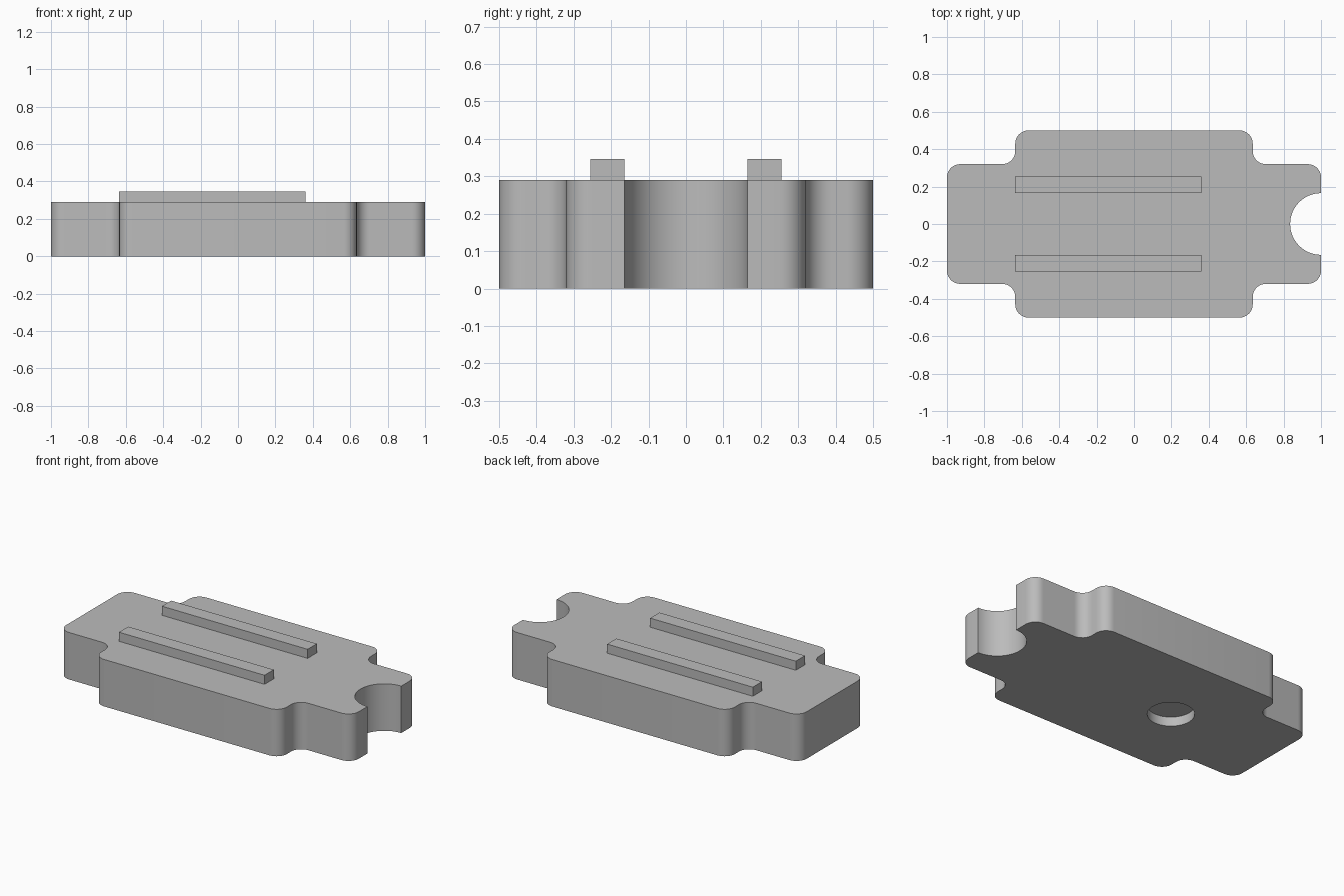
import bpy
import bmesh
from math import radians

if "Cube" in bpy.data.objects:
    bpy.data.objects.remove(bpy.data.objects["Cube"], do_unlink=True)

LENGTH, WIDTH = 1.0, 0.5          # half sizes of the body
SHOULDER_X, SHOULDER_Y = 0.635, 0.32
HEIGHT, FILLET = 0.29, 0.07

grey = bpy.data.materials.new("plain_grey")
grey.use_nodes = True
colour = (0.5, 0.5, 0.5, 1)
grey.diffuse_color = colour
grey.node_tree.nodes["Principled BSDF"].inputs["Base Color"].default_value = colour


def add_object(name, bm):
    bmesh.ops.recalc_face_normals(bm, faces=bm.faces)
    mesh = bpy.data.meshes.new(name)
    bm.to_mesh(mesh)
    bm.free()
    mesh.materials.append(grey)
    obj = bpy.data.objects.new(name, mesh)
    bpy.context.collection.objects.link(obj)
    return obj


def activate(obj):
    bpy.ops.object.select_all(action="DESELECT")
    obj.select_set(True)
    bpy.context.view_layer.objects.active = obj


def cut_round(obj, x, radius, z_low, z_high):
    """Cut an upright round pocket out of the object."""
    bpy.ops.mesh.primitive_cylinder_add(
        vertices=64, radius=radius, depth=z_high - z_low,
        location=(x, 0, (z_low + z_high) / 2))
    cutter = bpy.context.object
    cutter.name = "round_cutter"
    cutter.hide_render = True
    cutter.data.materials.append(grey)
    activate(obj)
    mod = obj.modifiers.new("pocket", "BOOLEAN")
    mod.operation, mod.solver, mod.object = "DIFFERENCE", "EXACT", cutter
    bpy.ops.object.modifier_apply(modifier=mod.name)
    bpy.data.objects.remove(cutter, do_unlink=True)


# Body: stepped plate with all upright corners rounded
quarter = [(LENGTH, SHOULDER_Y), (SHOULDER_X, SHOULDER_Y), (SHOULDER_X, WIDTH)]
half = quarter + [(-x, y) for x, y in reversed(quarter)]
outline = half + [(x, -y) for x, y in reversed(half)]
bm = bmesh.new()
base = bm.faces.new([bm.verts.new((x, y, 0)) for x, y in outline])
top = bmesh.ops.extrude_face_region(bm, geom=[base], use_keep_orig=True)
bmesh.ops.translate(bm, vec=(0, 0, HEIGHT),
                    verts=[g for g in top["geom"] if isinstance(g, bmesh.types.BMVert)])
bmesh.ops.recalc_face_normals(bm, faces=bm.faces)
upright = [e for e in bm.edges if abs(e.verts[0].co.z - e.verts[1].co.z) > HEIGHT / 2]
bmesh.ops.bevel(bm, geom=upright, offset=FILLET, segments=8, profile=0.5,
                affect="EDGES")
body = add_object("body", bm)

# Half-round notch in one end, and a shallow round recess underneath
cut_round(body, LENGTH, 0.165, -0.1, HEIGHT + 0.1)
cut_round(body, -0.27, 0.133, -0.1, 0.058)
activate(body)
bpy.ops.object.shade_smooth_by_angle(angle=radians(30))

# Two raised ribs along the top
for name, side in (("front_rib", -1), ("back_rib", 1)):
    bm = bmesh.new()
    bmesh.ops.create_cube(bm, size=1)
    bmesh.ops.scale(bm, vec=(0.995, 0.09, 0.056), verts=bm.verts)
    bmesh.ops.translate(bm, vec=(-0.1375, side * 0.21, HEIGHT + 0.028), verts=bm.verts)
    add_object(name, bm)
